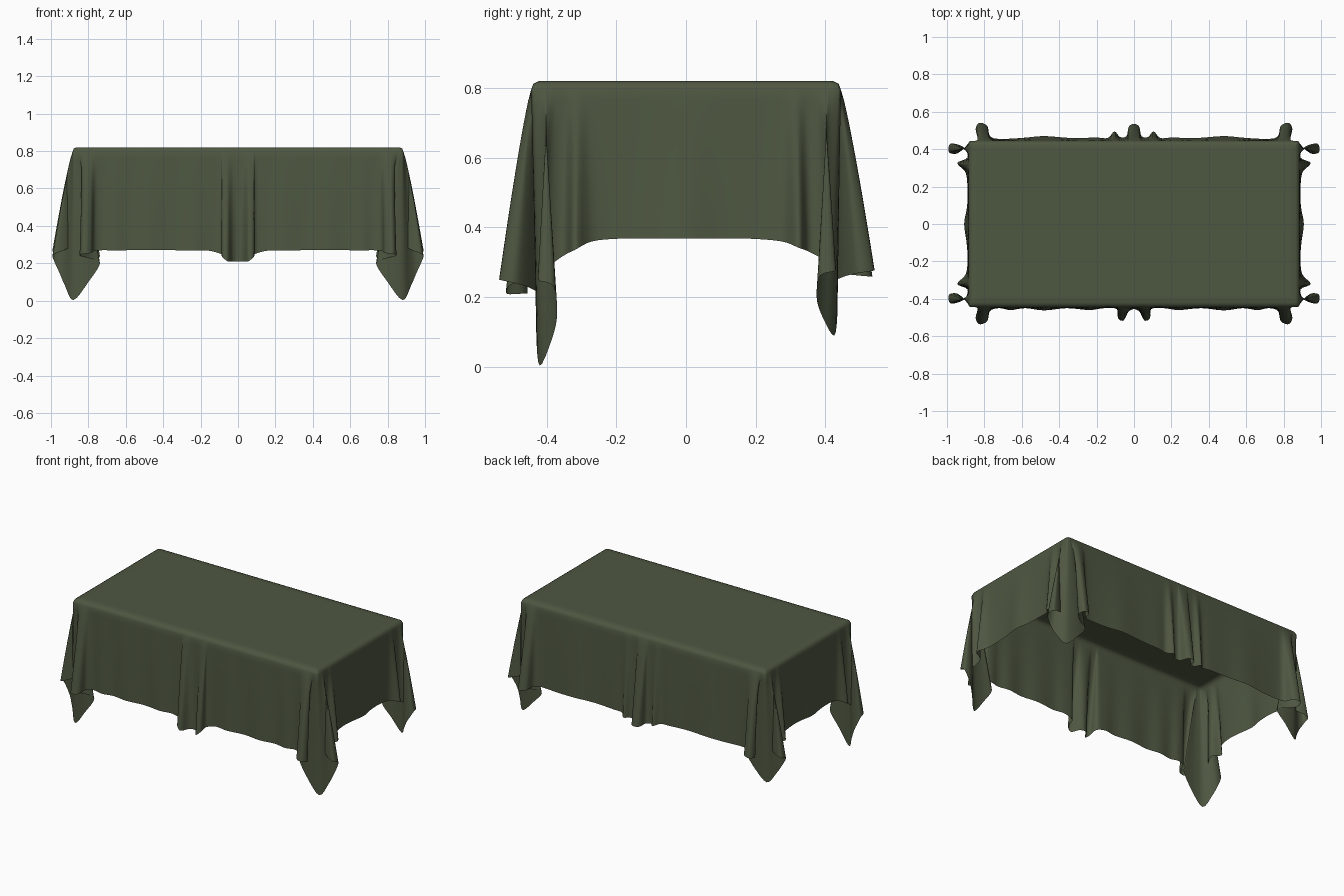
import bpy, bmesh
from mathutils import Vector

if "Cube" in bpy.data.objects:
    bpy.data.objects.remove(bpy.data.objects["Cube"])

TOP = 0.82          # height of the cloth on the table
HX, HY = 0.885, 0.445  # half size of the table edge

# --- hem control points (x, y, z), right half only ---
front_middle = [(0, -.455, .21), (.03, -.47, .21), (.055, -.515, .21), (.085, -.505, .235),
                (.092, -.455, .25), (.16, -.45, .268), (.24, -.46, .268), (.36, -.45, .27),
                (.48, -.462, .27), (.58, -.45, .27), (.66, -.46, .268)]
# gathered corner: outward fold, tucked flap, low tip, outward fold on the short side
corner = [(.72, -.45, .27), (.77, -.465, .265), (.785, -.52, .255), (.83, -.535, .25),
          (.845, -.49, .24), (.79, -.445, .225), (.738, -.425, .20), (.80, -.43, .10),
          (.88, -.42, .003),
          (.925, -.385, .08), (.955, -.37, .15), (.99, -.38, .23), (.98, -.425, .25),
          (.91, -.405, .28), (.89, -.35, .32), (.945, -.32, .335), (.90, -.27, .36)]
back_middle = [(.60, .46, .29), (.48, .47, .295), (.34, .46, .295), (.20, .462, .29),
               (.14, .46, .285), (.105, .495, .275), (.075, .465, .27), (.04, .47, .265),
               (.028, .52, .26), (0, .535, .26)]


def along(p):
    """Pair a straight hem point with the table edge point above it."""
    x, y, z = p
    if abs(y) > HY:
        return (x, HY if y > 0 else -HY, x, y, z)
    return (HX, y, x, y, z)


def corner_points():
    """Pair gathered corner points with edge points crowded near the table corner."""
    out = []
    for i, (x, y, z) in enumerate(corner):
        d = (abs(i - 8) / 8) ** 2 * 0.15
        if i < 8:
            a = (HX - .015 - d, -HY)
        elif i == 8:
            a = (HX - .004, -HY + .004)
        else:
            a = (HX, -HY + .015 + d)
        out.append((*a, x, y, z))
    return out


fc = corner_points()
bc = [(ax, -ay, x, -y + .005, z + .087 * max(0, .36 - z) / .36) for ax, ay, x, y, z in reversed(fc)]
side = [(HX, y, .89 + dx, y, .368) for y, dx in
        ((-.19, .0), (-.10, .005), (0, .018), (.09, .003), (.18, .0))]
right = ([along(p) if abs(p[1]) > HY else (p[0], -HY, *p) for p in front_middle]
         + fc + side + bc + [along(p) for p in back_middle])
left = [(-ax, ay, -x, y, z) for ax, ay, x, y, z in reversed(right[1:-1])]
ctrl = [Vector(p) for p in right + left]

# --- smooth closed path through the control points ---
STEPS, n, path = 4, len(ctrl), []
for i in range(n):
    p0, p1, p2, p3 = (ctrl[(i + k) % n] for k in (-1, 0, 1, 2))
    for s in range(STEPS):
        t = s / STEPS
        q = 0.5 * (2 * p1 + (p2 - p0) * t + (2 * p0 - 5 * p1 + 4 * p2 - p3) * t * t
                   + (3 * p1 - p0 - 3 * p2 + p3) * t ** 3)
        lin = p1.lerp(p2, t)
        q[0], q[1] = lin[0], lin[1]
        path.append(q)

# --- cloth: flat top, rounded edge, hanging folds ---
ROWS = 16
bm = bmesh.new()
rings = []
for inset, z in ((.06, TOP), (.022, TOP), (.007, TOP - .007)):
    rings.append([bm.verts.new((q[0] * (1 - inset / HX), q[1] * (1 - inset / HY), z)) for q in path])
for r in range(ROWS + 1):
    t = r / ROWS
    w = t ** 0.85
    z0 = TOP - .025
    rings.append([bm.verts.new((q[0] + (q[2] - q[0]) * w, q[1] + (q[3] - q[1]) * w,
                                max(0, z0 + (q[4] - z0) * t))) for q in path])
m = len(path)
for a, b in zip(rings, rings[1:]):
    for i in range(m):
        j = (i + 1) % m
        bm.faces.new((a[i], b[i], b[j], a[j]))
bm.faces.new(rings[0])
for f in bm.faces:
    f.smooth = True
bm.normal_update()

mesh = bpy.data.meshes.new("tablecloth")
bm.to_mesh(mesh)
bm.free()
cloth = bpy.data.objects.new("tablecloth", mesh)
bpy.context.collection.objects.link(cloth)

green = bpy.data.materials.new("dark olive green")
green.diffuse_color = (.076, .095, .053, 1)
green.use_nodes = True
green.node_tree.nodes["Principled BSDF"].inputs["Base Color"].default_value = green.diffuse_color
mesh.materials.append(green)
